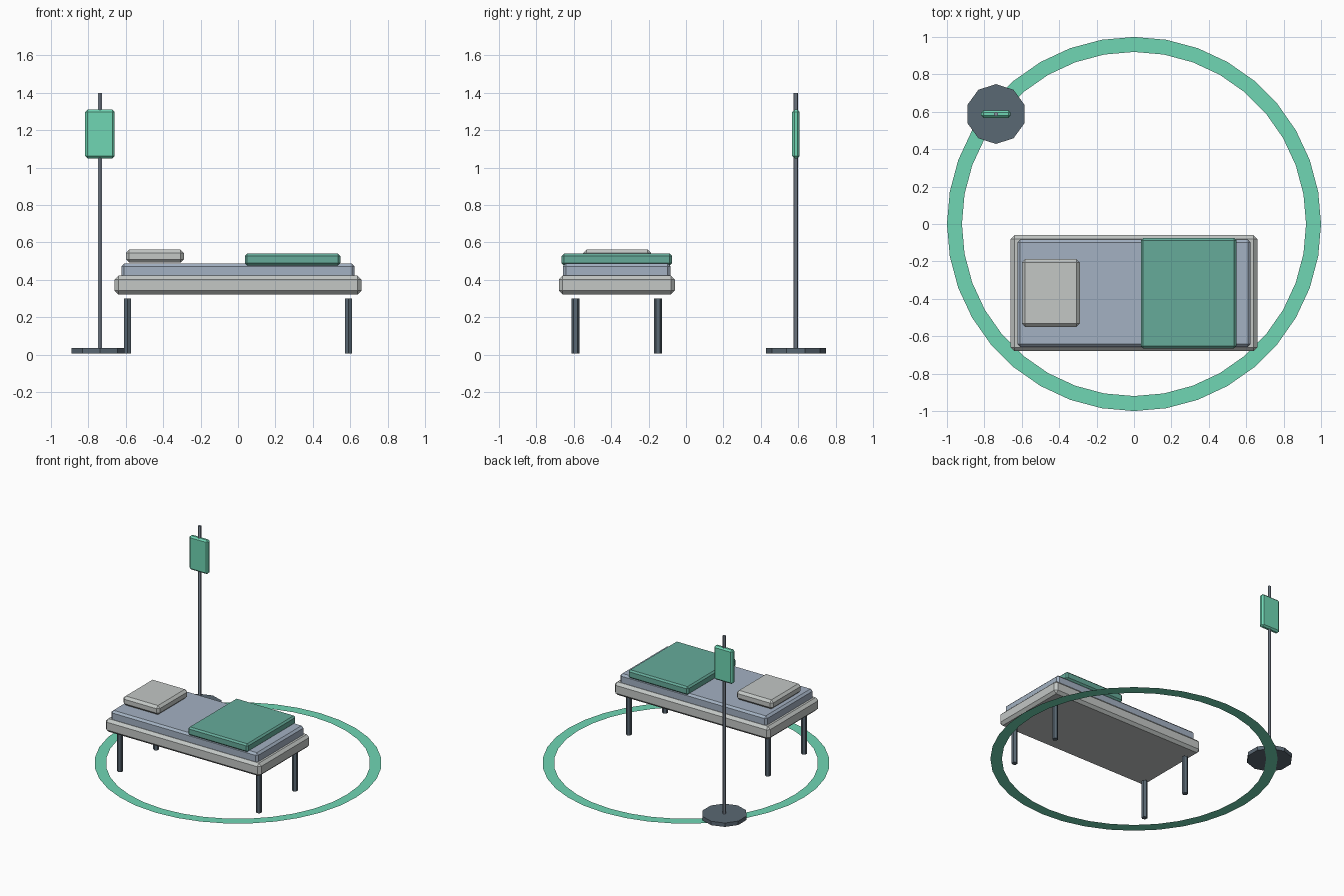
import bpy
import bmesh
from math import sin, cos, tau
from mathutils import Vector

if "Cube" in bpy.data.objects:
    bpy.data.objects.remove(bpy.data.objects["Cube"])


def material(name, hex_code):
    """Flat material from an sRGB hex code, stored as linear values."""
    srgb = [int(hex_code[i:i + 2], 16) / 255 for i in (0, 2, 4)]
    colour = [((c + 0.055) / 1.055) ** 2.4 for c in srgb] + [1]
    mat = bpy.data.materials.new(name)
    mat.use_nodes = True
    mat.diffuse_color = colour
    mat.node_tree.nodes["Principled BSDF"].inputs["Base Color"].default_value = colour
    return mat


mint = material("mint green", "70D6B4")
sage = material("sage green", "66AB9A")
pale = material("pale grey", "C3C7C5")
blue = material("blue grey", "A3B1C2")
steel = material("steel grey", "8792A0")
slate = material("dark slate", "5A6873")


def finish(bm, name, mat):
    mesh = bpy.data.meshes.new(name)
    bm.to_mesh(mesh)
    bm.free()
    mesh.materials.append(mat)
    obj = bpy.data.objects.new(name, mesh)
    bpy.context.collection.objects.link(obj)
    return obj


def box(name, x, y, z, bevel, mat):
    """Chamfered box from (min, max) ranges on each axis."""
    bm = bmesh.new()
    bmesh.ops.create_cube(bm, size=1)
    size = Vector([r[1] - r[0] for r in (x, y, z)])
    centre = Vector([(r[0] + r[1]) / 2 for r in (x, y, z)])
    for v in bm.verts:
        v.co = v.co * size + centre
    obj = finish(bm, name, mat)
    mod = obj.modifiers.new("Chamfer", "BEVEL")
    mod.width = bevel
    mod.segments = 1
    return obj


def prism(name, x, y, z, radius, sides, mat):
    """Upright flat-sided cylinder with a corner towards the back."""
    bm = bmesh.new()
    ring = [bm.verts.new((x + radius * sin(tau * i / sides),
                          y + radius * cos(tau * i / sides), z[0]))
            for i in range(sides)]
    base = bm.faces.new(ring)
    top = bmesh.ops.extrude_face_region(bm, geom=[base], use_keep_orig=True)
    moved = [g for g in top["geom"] if isinstance(g, bmesh.types.BMVert)]
    bmesh.ops.translate(bm, verts=moved, vec=(0, 0, z[1] - z[0]))
    bmesh.ops.recalc_face_normals(bm, faces=bm.faces)
    return finish(bm, name, mat)


# Flat ring on the floor
bm = bmesh.new()
steps = 36
loops = [[bm.verts.new((r * sin(tau * i / steps), r * cos(tau * i / steps), 0))
          for i in range(steps)] for r in (0.92, 1.0)]
for i in range(steps):
    j = (i + 1) % steps
    bm.faces.new((loops[0][i], loops[1][i], loops[1][j], loops[0][j]))
bmesh.ops.recalc_face_normals(bm, faces=bm.faces)
for f in bm.faces:
    f.normal_update()
    if f.normal.z < 0:
        f.normal_flip()
finish(bm, "floor_ring", mint)

# Bed
box("bed_frame", (-0.66, 0.66), (-0.68, -0.06), (0.322, 0.422), 0.02, pale)
box("mattress", (-0.624, 0.624), (-0.657, -0.083), (0.387, 0.487), 0.015, blue)
box("blanket", (0.037, 0.547), (-0.665, -0.075), (0.477, 0.54), 0.012, sage)
box("pillow", (-0.6, -0.29), (-0.55, -0.187), (0.492, 0.562), 0.018, pale)

# Four legs
for side, x in (("right", -0.59), ("left", 0.59)):
    for end, y in (("front", -0.59), ("back", -0.15)):
        prism(f"{end}_{side}_leg", x, y, (0.005, 0.3), 0.021, 6, slate)

# Drip stand with its bag
stand_x, stand_y = -0.738, 0.588
prism("stand_base", stand_x, stand_y, (0.005, 0.035), 0.16, 10, slate)
prism("stand_pole", stand_x, stand_y, (0.01, 1.4), 0.012, 6, steel)
box("fluid_bag", (stand_x - 0.079, stand_x + 0.079),
    (stand_y - 0.02, stand_y + 0.02), (1.05, 1.31), 0.012, mint)
